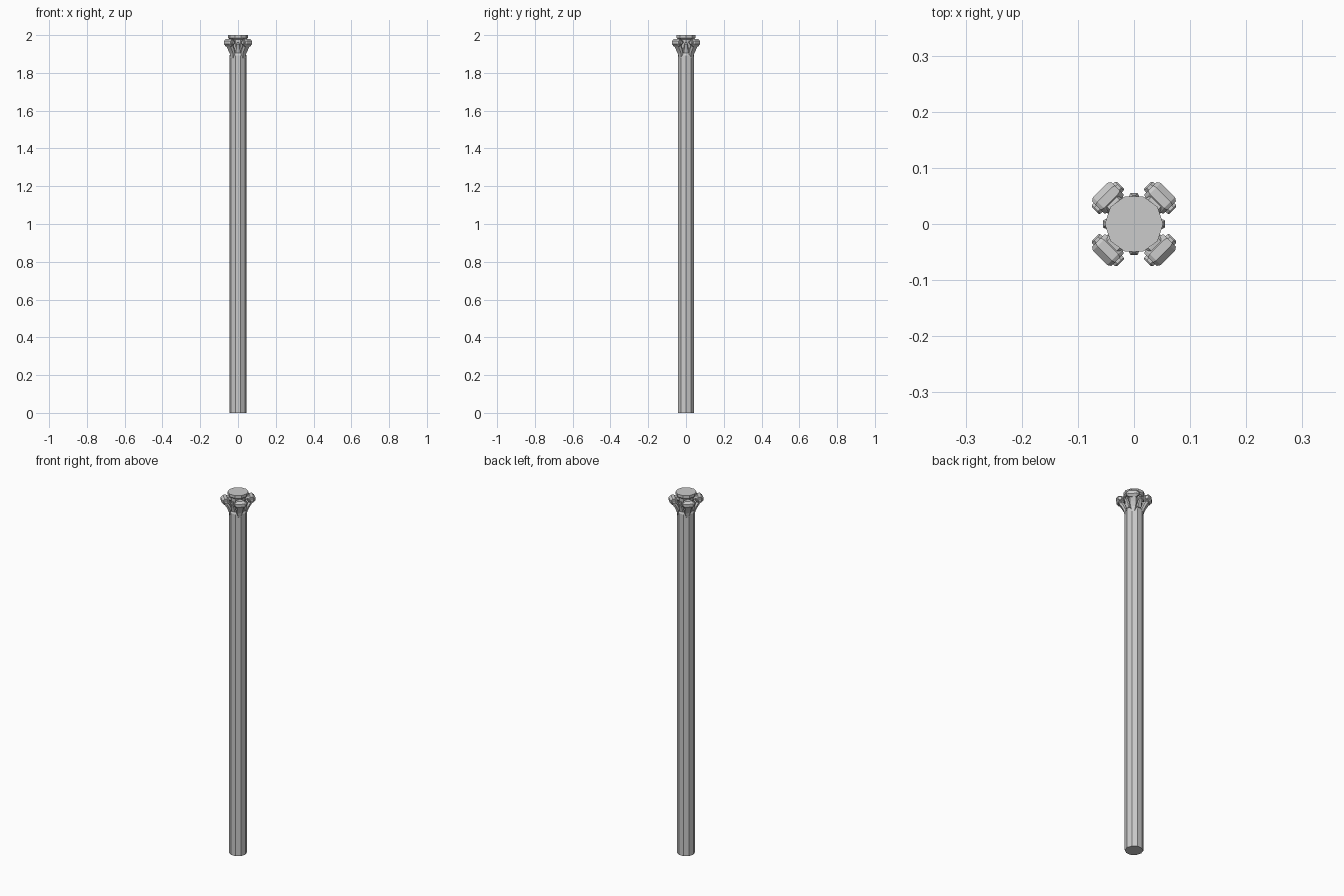
import bpy, bmesh
from math import cos, sin, pi, radians
from mathutils import Matrix, Vector

if "Cube" in bpy.data.objects:
    bpy.data.objects.remove(bpy.data.objects["Cube"])


def make(name, bm):
    bmesh.ops.recalc_face_normals(bm, faces=bm.faces)
    me = bpy.data.meshes.new(name)
    bm.to_mesh(me)
    bm.free()
    ob = bpy.data.objects.new(name, me)
    bpy.context.collection.objects.link(ob)
    return ob


def loft(name, rings, matrix=Matrix()):
    """Skin a list of closed rings and cap both ends."""
    bm = bmesh.new()
    rows = [[bm.verts.new(matrix @ Vector(p)) for p in ring] for ring in rings]
    n = len(rows[0])
    for a, b in zip(rows, rows[1:]):
        for i in range(n):
            j = (i + 1) % n
            bm.faces.new((a[i], a[j], b[j], b[i]))
    bm.faces.new(rows[0])
    bm.faces.new(rows[-1])
    return make(name, bm)


def lathe(name, profile, n=10):
    return loft(name, [[(r * cos(2 * pi * i / n), r * sin(2 * pi * i / n), z)
                        for i in range(n)] for r, z in profile])


def drum(name, profile, centre, matrix, n=8):
    """Lathe about the local y axis: profile of (radius, y)."""
    return loft(name, [[(centre[0] + r * cos(2 * pi * (i + .5) / n), y,
                         centre[1] + r * sin(2 * pi * (i + .5) / n))
                        for i in range(n)] for r, y in profile], matrix)


def strap(name, path, matrix):
    """Band along (radial, z, half width, half thickness) stations."""
    rings = []
    for k, (x, z, w, t) in enumerate(path):
        a, b = path[max(k - 1, 0)], path[min(k + 1, len(path) - 1)]
        d = Vector((b[0] - a[0], b[1] - a[1])).normalized()
        nx, nz = d.y * t, -d.x * t
        rings.append([(x + nx, -w * .7, z + nz), (x + nx, w * .7, z + nz),
                      (x, w, z), (x - nx, w * .7, z - nz),
                      (x - nx, -w * .7, z - nz), (x, -w, z)])
    return loft(name, rings, matrix)


# Ten-sided shaft, bell and top slab
lathe("shaft", [(.045, 0), (.045, 1.892), (.039, 1.905)])
lathe("bell", [(.038, 1.895), (.037, 1.925), (.041, 1.955), (.043, 1.985)])
lathe("top_slab", [(.044, 1.978), (.052, 1.985), (.052, 2.0)])

for k in range(4):
    m = Matrix.Rotation(radians(45 + 90 * k), 4, 'Z')
    # Corner scroll with a projecting eye and the stalk that carries it
    c = (.066, 1.960)
    drum(f"scroll_{k}", [(.017, -.024), (.021, -.018), (.021, .018), (.017, .024)], c, m)
    drum(f"scroll_eye_{k}", [(.009, -.032), (.012, -.029), (.012, .029), (.009, .032)], c, m)
    strap(f"stalk_{k}", [(.036, 1.878, .008, .008), (.041, 1.905, .018, .009),
                         (.052, 1.928, .021, .010), (.066, 1.950, .021, .010)], m)
    strap(f"scroll_bridge_{k}", [(.035, 1.962, .018, .008), (.052, 1.970, .018, .008),
                                 (.064, 1.968, .018, .008)], m)
    # Small leaf between the scrolls
    f = Matrix.Rotation(radians(90 * k), 4, 'Z')
    strap(f"leaf_{k}", [(.037, 1.905, .014, .005), (.042, 1.930, .013, .006),
                        (.049, 1.950, .009, .006), (.047, 1.962, .004, .004)], f)
